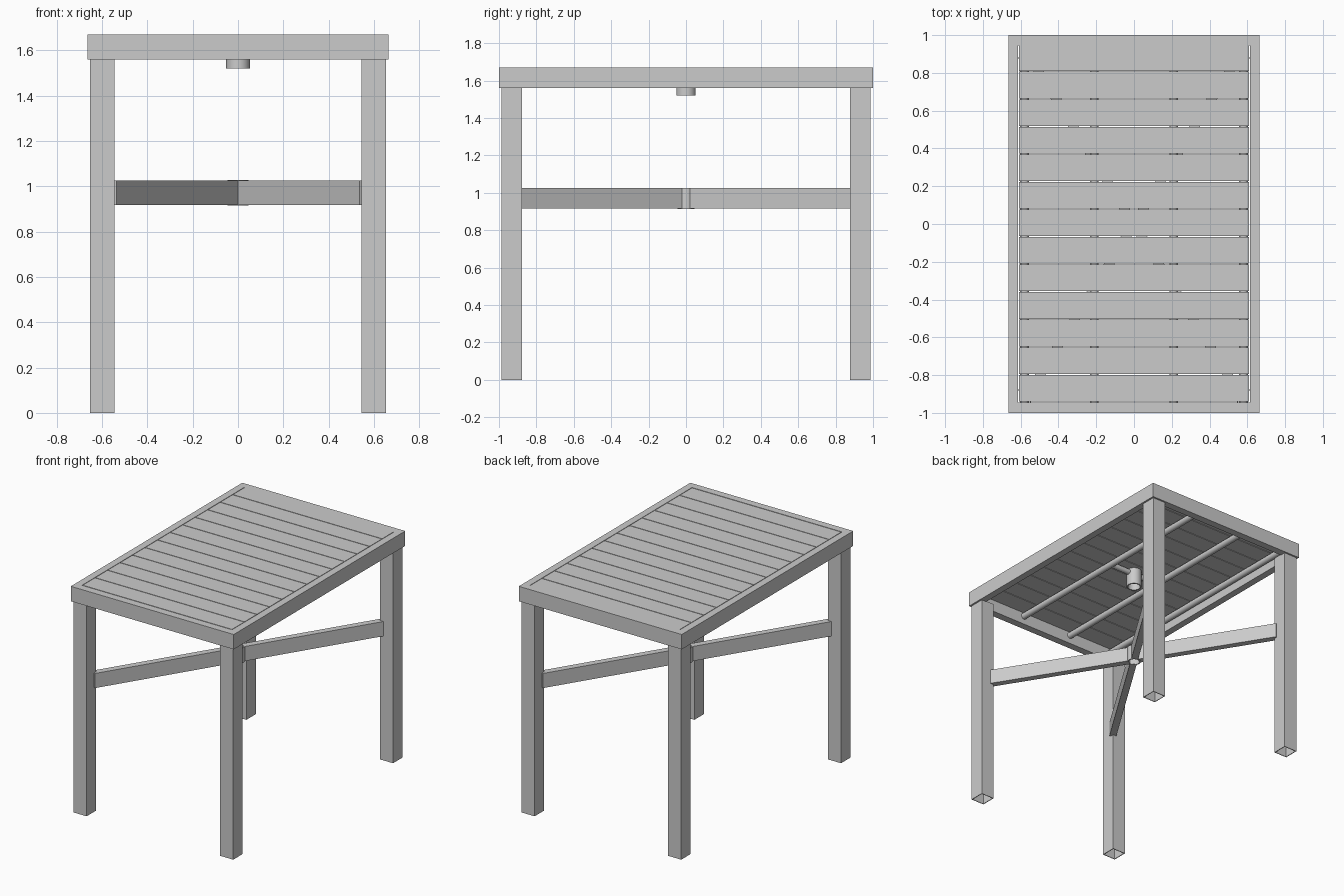
import bpy, bmesh, math
from mathutils import Matrix, Vector

if "Cube" in bpy.data.objects:
    bpy.data.objects.remove(bpy.data.objects["Cube"])

grey = bpy.data.materials.new("light_grey")
grey.diffuse_color = (0.6, 0.6, 0.6, 1)
grey.use_nodes = True
grey.node_tree.nodes["Principled BSDF"].inputs["Base Color"].default_value = grey.diffuse_color


def finish(name, bm):
    bmesh.ops.recalc_face_normals(bm, faces=bm.faces)
    me = bpy.data.meshes.new(name)
    bm.to_mesh(me)
    bm.free()
    ob = bpy.data.objects.new(name, me)
    bpy.context.collection.objects.link(ob)
    me.materials.append(grey)
    return ob


def box(name, lo, hi, turn=0.0):
    """Box between two corners, then turned about the z axis."""
    lo, hi = Vector(lo), Vector(hi)
    bm = bmesh.new()
    m = (Matrix.Rotation(turn, 4, 'Z') @ Matrix.Translation((lo + hi) / 2)
         @ Matrix.Diagonal((*(hi - lo), 1)))
    bmesh.ops.create_cube(bm, size=1, matrix=m)
    return finish(name, bm)


def ring(name, outer, inner, z0, z1):
    """Hollow prism from an outer and an inner outline."""
    bm = bmesh.new()
    n = len(outer)
    loops = [[bm.verts.new((x, y, z)) for x, y in pts]
             for pts, z in ((outer, z0), (outer, z1), (inner, z1), (inner, z0))]
    for k in range(4):
        a, b = loops[k], loops[(k + 1) % 4]
        for i in range(n):
            j = (i + 1) % n
            bm.faces.new((a[i], a[j], b[j], b[i]))
    return finish(name, bm)


def rect(x0, x1, y0, y1):
    return [(x0, y0), (x1, y0), (x1, y1), (x0, y1)]


def circle(r, n=32):
    return [(r * math.cos(2 * math.pi * i / n), r * math.sin(2 * math.pi * i / n)) for i in range(n)]


def smooth(ob):
    bpy.context.view_layer.objects.active = ob
    ob.select_set(True)
    bpy.ops.object.shade_smooth_by_angle(angle=math.radians(35))
    ob.select_set(False)


def rod(name, a, b, r):
    a, b = Vector(a), Vector(b)
    d = b - a
    m = Matrix.Translation((a + b) / 2) @ d.to_track_quat('Z', 'Y').to_matrix().to_4x4()
    bm = bmesh.new()
    bmesh.ops.create_cone(bm, cap_ends=True, segments=20, radius1=r, radius2=r,
                          depth=d.length, matrix=m)
    smooth(finish(name, bm))


# Table top rim
ring("top_frame", rect(-0.665, 0.665, -1, 1), rect(-0.613, 0.613, -0.945, 0.945), 1.56, 1.67)

# Thirteen slats across the top
pitch, gap = 0.1459, 0.005
for i in range(13):
    y = -0.942 + i * pitch
    box(f"slat_{i + 1}", (-0.609, y + gap / 2, 1.645),
        (0.609, min(y + pitch - gap / 2, 0.945), 1.67))

# Legs: square tubes open at the foot; diagonal braces run to the middle
reach = math.hypot(0.545, 0.875) + 0.02
for sx, side in ((-1, "left"), (1, "right")):
    for sy, end in ((-1, "front"), (1, "back")):
        xs = sorted((sx * 0.545, sx * 0.652))
        ys = sorted((sy * 0.876, sy * 0.987))
        w = 0.005
        ring(f"{end}_{side}_leg", rect(*xs, *ys),
             rect(xs[0] + w, xs[1] - w, ys[0] + w, ys[1] - w), 0, 1.565)
        box(f"{end}_{side}_brace", (0.035, -0.024, 0.917), (reach, 0.024, 1.025),
            math.atan2(sy * 0.875, sx * 0.545))

# Centre hub and pole holder
smooth(ring("brace_hub", circle(0.046), circle(0.038), 0.915, 1.027))
smooth(ring("pole_holder", circle(0.052), circle(0.043), 1.52, 1.645))

# Support rods under the slats
for i, x in enumerate((-0.58, -0.21, 0.21, 0.58)):
    rod(f"support_rod_{i + 1}", (x, -0.96, 1.622), (x, 0.96, 1.622), 0.023)
for s, side in ((-1, "left"), (1, "right")):
    rod(f"{side}_holder_rod", (s * 0.048, 0, 1.622), (s * 0.21, 0, 1.622), 0.02)
